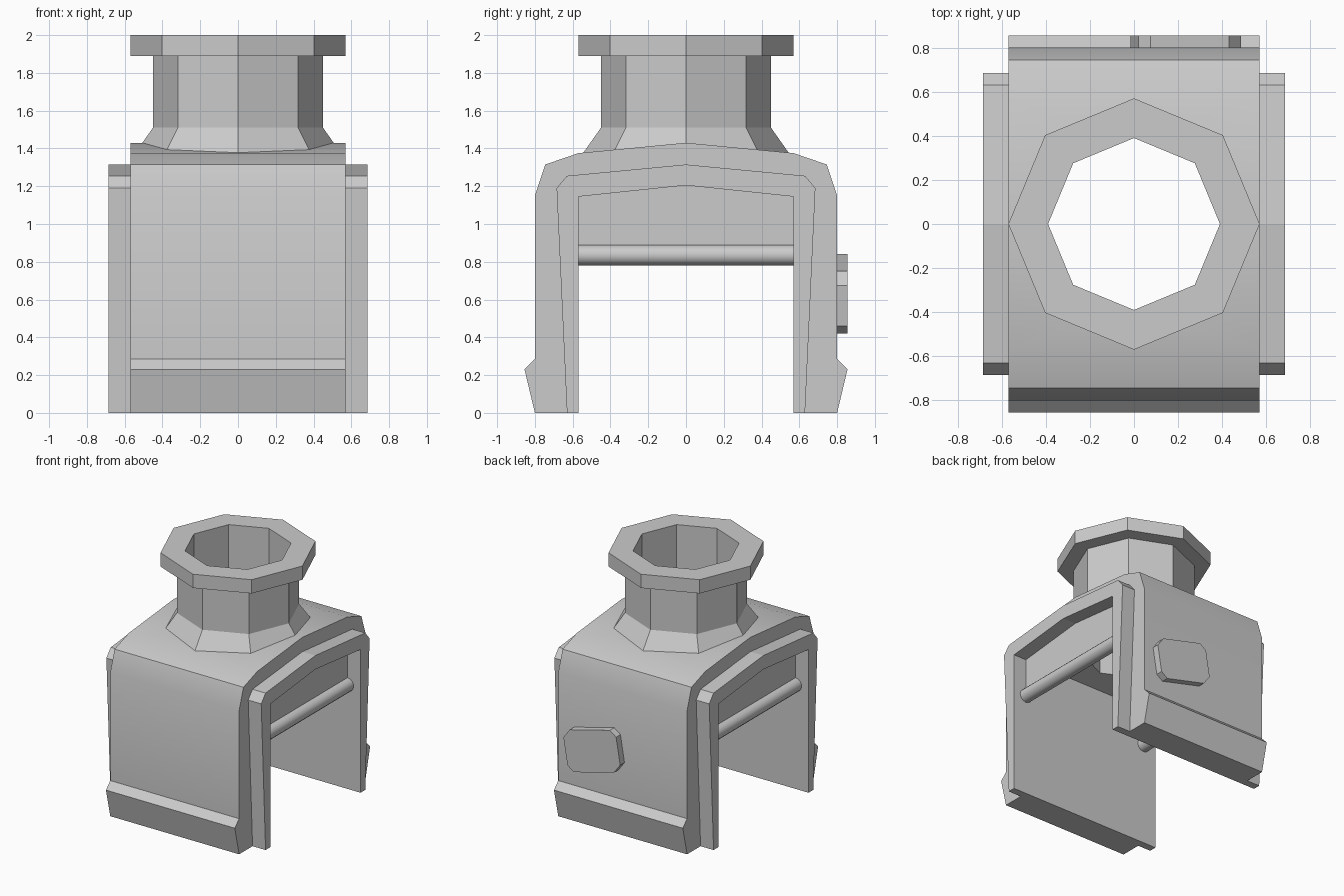
import bpy, bmesh
from math import cos, sin, pi, radians

if "Cube" in bpy.data.objects:
    bpy.data.objects.remove(bpy.data.objects["Cube"])


def finish(bm, name, angle):
    bmesh.ops.recalc_face_normals(bm, faces=bm.faces[:])
    me = bpy.data.meshes.new(name)
    bm.to_mesh(me)
    bm.free()
    ob = bpy.data.objects.new(name, me)
    bpy.context.collection.objects.link(ob)
    bpy.ops.object.select_all(action='DESELECT')
    ob.select_set(True)
    bpy.context.view_layer.objects.active = ob
    if angle:
        bpy.ops.object.shade_smooth_by_angle(angle=radians(angle))
    return ob


def extrude(name, points, direction, angle=0):
    """Extrude a closed 3D outline along a vector."""
    bm = bmesh.new()
    face = bm.faces.new([bm.verts.new(p) for p in points])
    res = bmesh.ops.extrude_face_region(bm, geom=[face], use_keep_orig=True)
    new = [v for v in res['geom'] if isinstance(v, bmesh.types.BMVert)]
    bmesh.ops.translate(bm, verts=new, vec=direction)
    return finish(bm, name, angle)


def slab(name, profile, x0, x1, angle=0):
    return extrude(name, [(x0, y, z) for y, z in profile], (x1 - x0, 0, 0), angle)


def arch(outer, inner):
    """Close an arch outline from its left half (last point on the centre line)."""
    full = lambda h: h + [(-y, z) for y, z in reversed(h[:-1])]
    return full(outer) + full(inner)[::-1]


def lathe(name, profile, sides, angle=0):
    """Turn a closed (radius, z) outline around z."""
    bm = bmesh.new()
    rings = [[bm.verts.new((r * cos(2 * pi * i / sides), r * sin(2 * pi * i / sides), z))
              for r, z in profile] for i in range(sides)]
    n = len(profile)
    for i in range(sides):
        a, b = rings[i], rings[(i + 1) % sides]
        for j in range(n):
            k = (j + 1) % n
            bm.faces.new((a[j], b[j], b[k], a[k]))
    return finish(bm, name, angle)


# Saddle body: thick arch with flared feet
inner = [(-.57, 0), (-.57, 1.145), (0, 1.205)]
body = slab("saddle_body", arch(
    [(-.80, 0), (-.855, .23), (-.80, .285), (-.80, 1.15), (-.745, 1.315),
     (-.57, 1.375), (0, 1.43)], inner), -.57, .57)

# Octagonal bore through the top of the body
circle = [(.39 * cos(i * pi / 4), .39 * sin(i * pi / 4), 1.0) for i in range(8)]
cutter = extrude("bore_cutter", circle, (0, 0, .7))
cutter.hide_render = True
mod = body.modifiers.new("bore", 'BOOLEAN')
mod.operation = 'DIFFERENCE'
mod.solver = 'EXACT'
mod.object = cutter
bpy.context.view_layer.objects.active = body
body.select_set(True)
bpy.ops.object.modifier_apply(modifier=mod.name)
bpy.data.objects.remove(cutter)
bpy.ops.object.select_all(action='DESELECT')
body.select_set(True)
bpy.ops.object.shade_smooth_by_angle(angle=radians(40))

# Octagonal neck with flared base and top flange
lathe("neck", [(.39, 1.32), (.57, 1.34), (.45, 1.51), (.45, 1.89),
               (.57, 1.89), (.57, 2.0), (.39, 2.0)], 8)

# End rims, hanging plates and cross rods on both open ends
rim = arch([(-.63, 0), (-.685, 1.19), (-.63, 1.255), (0, 1.315)], inner)
plate = [(-.57, .89), (-.57, 1.145), (0, 1.205), (.57, 1.145), (.57, .89)]
for side, s in (("right", 1), ("left", -1)):
    slab("rim_" + side, rim, s * .57, s * .685)
    slab("end_plate_" + side, plate, s * .51, s * .57)
    rod = [(s * .57 + .055 * cos(i * pi / 6), -.58, .835 + .055 * sin(i * pi / 6))
           for i in range(12)]
    extrude("cross_rod_" + side, rod, (0, 1.16, 0), 40)

# Tilted button on the back, point-symmetric about its centre
half = [(.43, .75), (.075, .84), (.02, .80), (-.016, .585)]
outline = half + [(.47 - x, 1.26 - z) for x, z in half]
extrude("back_button", [(x, .79, z) for x, z in outline], (0, .065, 0))
